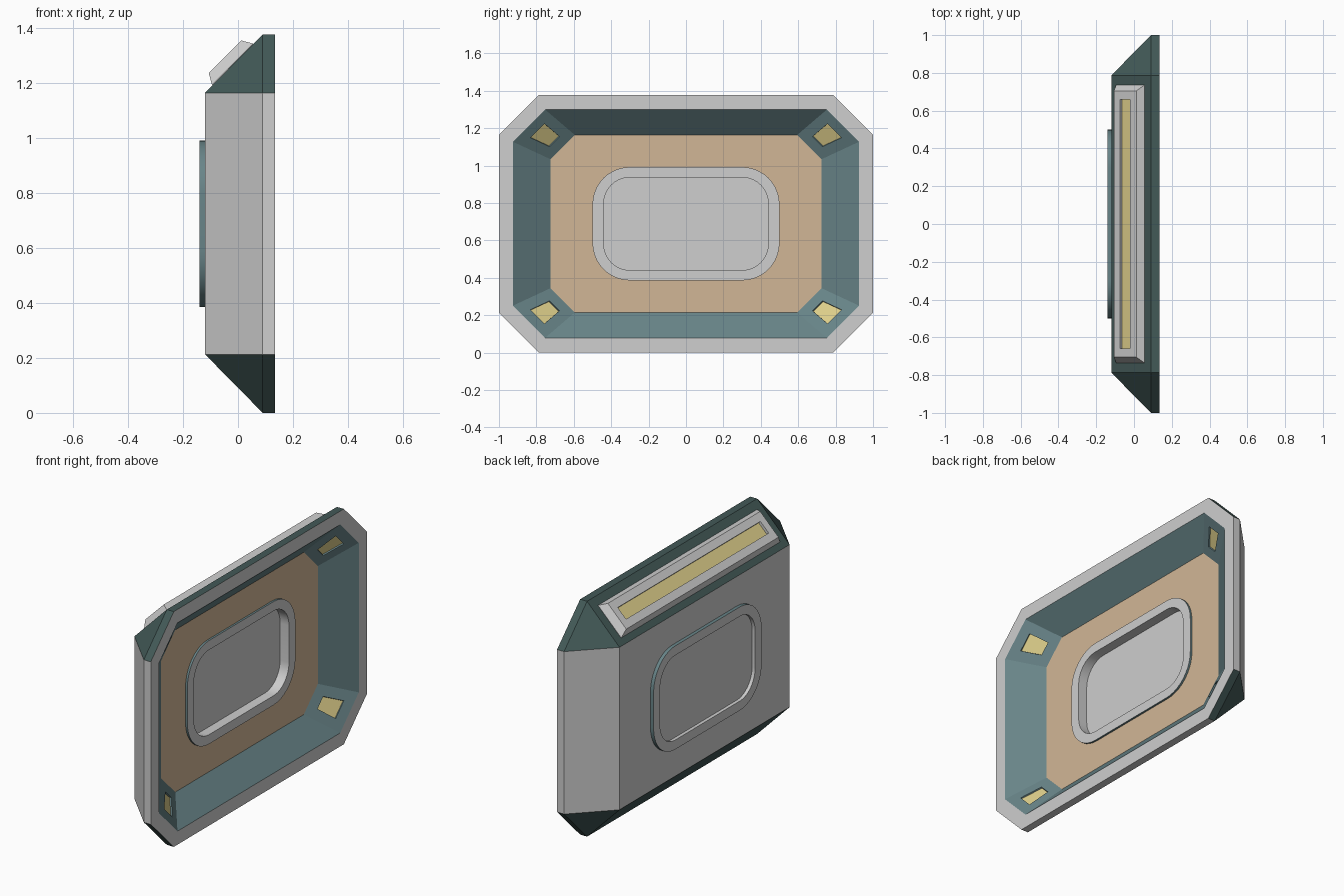
import bpy, bmesh, math

if "Cube" in bpy.data.objects:
    bpy.data.objects.remove(bpy.data.objects["Cube"])

CZ = 0.689  # height of the panel centre


def material(name, rgb):
    m = bpy.data.materials.new(name)
    m.diffuse_color = (*rgb, 1)
    m.use_nodes = True
    m.node_tree.nodes["Principled BSDF"].inputs["Base Color"].default_value = m.diffuse_color
    return m


GRAY = material("light_gray", (0.62, 0.62, 0.62))
GREEN = material("dark_green", (0.055, 0.10, 0.095))
TEAL = material("teal", (0.14, 0.235, 0.25))
TAN = material("tan", (0.64, 0.47, 0.305))
YELLOW = material("pale_yellow", (0.74, 0.63, 0.26))


def loop(x, hy, hz, r=0.0, n=1, cz=CZ):
    """Rectangle in the YZ plane; corners chamfered (n=1) or rounded (n>1)."""
    pts = []
    for k, (sy, sz) in enumerate(((1, -1), (1, 1), (-1, 1), (-1, -1))):
        for i in range(n + 1):
            a = math.radians(90 * (k - 1) + 90 * i / n)
            pts.append((x, sy * (hy - r) + r * math.cos(a), cz + sz * (hz - r) + r * math.sin(a)))
    return pts


def finish(name, bm, mats):
    me = bpy.data.meshes.new(name)
    bm.to_mesh(me)
    bm.free()
    for m in mats:
        me.materials.append(m)
    ob = bpy.data.objects.new(name, me)
    bpy.context.collection.objects.link(ob)
    return ob


def loft(loops, bands, start=None, end=None):
    """Skin loops in order; bands, start and end are material indices."""
    bm = bmesh.new()
    vs = [[bm.verts.new(p) for p in lp] for lp in loops]
    for a, b, mi in zip(vs, vs[1:], bands):
        for i in range(len(a)):
            j = (i + 1) % len(a)
            bm.faces.new((a[i], a[j], b[j], b[i])).material_index = mi
    if start is not None:
        bm.faces.new(vs[0][::-1]).material_index = start
    if end is not None:
        bm.faces.new(vs[-1]).material_index = end
    bmesh.ops.remove_doubles(bm, verts=bm.verts[:], dist=1e-4)
    bm.normal_update()
    return bm


def smooth(ob):
    bpy.ops.object.select_all(action='DESELECT')
    ob.select_set(True)
    bpy.context.view_layer.objects.active = ob
    bpy.ops.object.shade_smooth_by_angle(angle=math.radians(30))


# Housing: square back flaring to an eight-sided rim, then sloping recess walls
FLOOR = 0.01
floor_edge = loop(FLOOR, 0.725, 0.475, 0.13)
bm = loft([loop(-0.12, 0.787, 0.476), loop(0.09, 1.0, CZ, 0.213), loop(0.135, 1.0, CZ, 0.213),
           loop(0.135, 0.925, 0.61, 0.172), floor_edge], [0] * 4, start=0)
corners = []
for f in bm.faces:
    n = f.normal
    if 0.1 < n.x < 0.95:                      # recess walls
        f.material_index = 2
        if abs(n.y) > 0.2 and abs(n.z) > 0.2:
            corners.append(f)
    elif abs(n.z) > 0.2 and n.z > -0.9:       # top, bottom slope and corners
        f.material_index = 1
# Corner lights set into the recess walls
bmesh.ops.inset_individual(bm, faces=corners, thickness=0.06, depth=0.0, use_even_offset=True)
bmesh.ops.inset_individual(bm, faces=corners, thickness=0.001, depth=-0.008)
for f in corners:
    f.material_index = 4
finish("housing", bm, [GRAY, GREEN, TEAL, TAN, YELLOW])

# Tan recess floor with a rounded opening
outer = dict(hy=0.5, hz=0.303, r=0.2, n=10)
inner = dict(hy=0.44, hz=0.248, r=0.14, n=10)
bm = bmesh.new()
edges = []
for lp in (floor_edge, loop(FLOOR, **outer)):
    vs = [bm.verts.new(p) for p in lp]
    edges += [bm.edges.new((vs[i - 1], vs[i])) for i in range(len(vs))]
bmesh.ops.triangle_fill(bm, edges=edges, use_beauty=True, use_dissolve=False, normal=(1, 0, 0))
bm.normal_update()
for f in bm.faces:
    if f.normal.x < 0:
        f.normal_flip()
finish("recess_floor", bm, [TAN])

# Front window frame with sunken pane
bm = loft([loop(FLOOR, **outer), loop(0.022, **outer), loop(0.022, **inner), loop(-0.035, **inner)],
          [1, 0, 0], end=0)
smooth(finish("front_window", bm, [GRAY, TEAL]))

# Back window frame
bm = loft([loop(-0.119, **inner), loop(-0.14, **inner), loop(-0.14, **outer), loop(-0.119, **outer)],
          [0, 0, 1])
smooth(finish("back_window_frame", bm, [GRAY, TEAL]))

# Top light bar lying on the top slope
bm = loft([loop(-0.01, 0.735, 0.106, cz=0), loop(0, 0.735, 0.106, cz=0), loop(0.038, 0.705, 0.084, cz=0),
           loop(0.038, 0.66, 0.038, cz=0), loop(0.022, 0.66, 0.038, cz=0)], [0] * 4, start=0, end=1)
bar = finish("top_light_bar", bm, [GRAY, YELLOW])
bar.rotation_euler = (0, math.radians(-135), 0)
bar.location = (-0.02, 0, 1.269)
